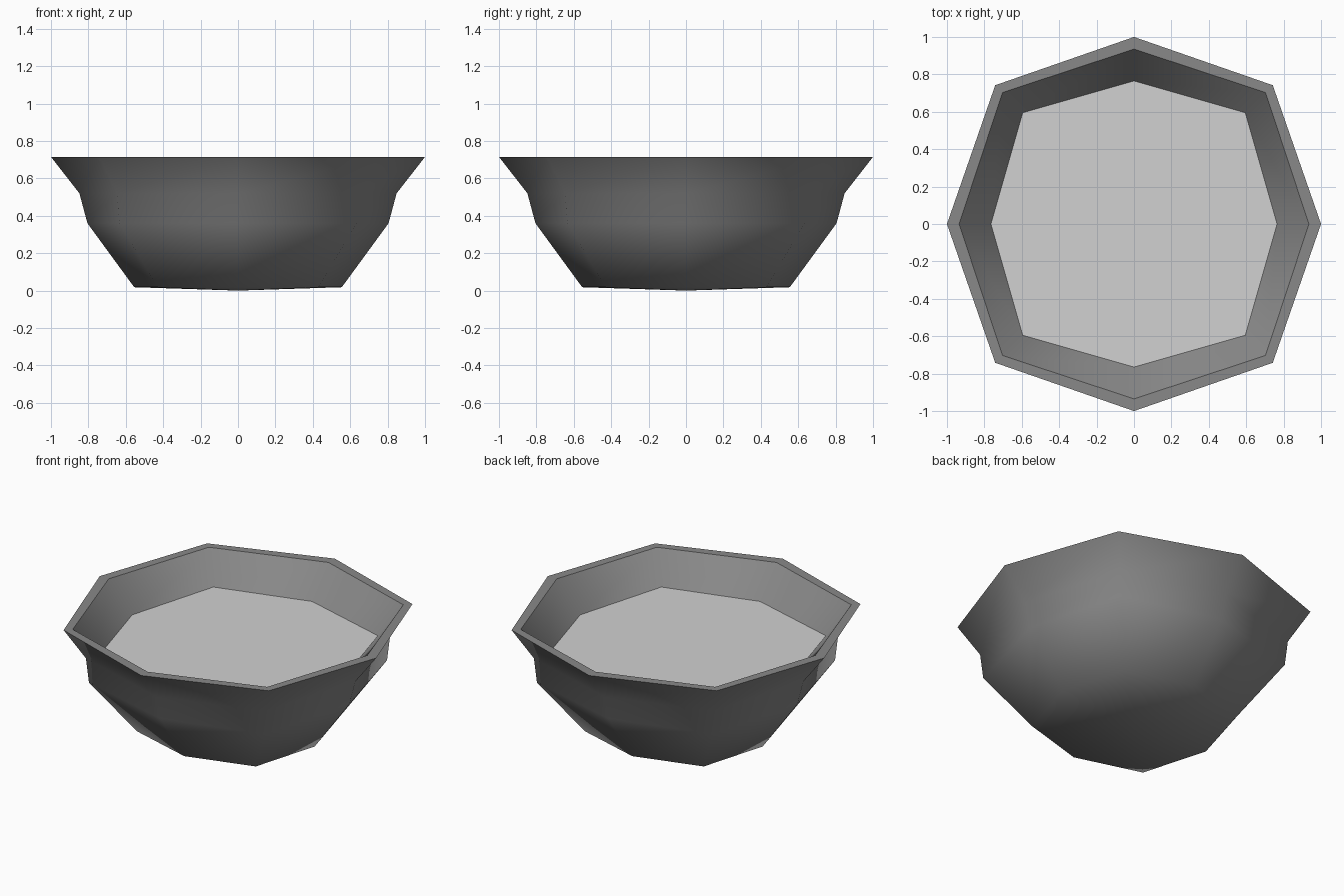
import bpy, bmesh, math

if "Cube" in bpy.data.objects:
    bpy.data.objects.remove(bpy.data.objects["Cube"])


def material(name, value):
    m = bpy.data.materials.new(name)
    m.diffuse_color = (value, value, value, 1)
    m.use_nodes = True
    m.node_tree.nodes["Principled BSDF"].inputs["Base Color"].default_value = m.diffuse_color
    return m


def ring(bm, axis, diag, z):
    """Octagonal ring: radius 'axis' on the axes, corners at (diag, diag)."""
    verts = []
    for i in range(8):
        a = i * math.pi / 4
        r = axis if i % 2 == 0 else diag * math.sqrt(2)
        verts.append(bm.verts.new((r * math.cos(a), r * math.sin(a), z)))
    return verts


def finish(bm, name, mat):
    me = bpy.data.meshes.new(name)
    bm.normal_update()
    bm.to_mesh(me)
    bm.free()
    me.materials.append(mat)
    ob = bpy.data.objects.new(name, me)
    bpy.context.collection.objects.link(ob)
    return ob


# Bowl shell: outside from foot to rim, rim lip, then inner wall
profile = [(0.555, 0.43, 0.018), (0.805, 0.634, 0.36), (0.848, 0.647, 0.52),
           (1.0, 0.742, 0.715), (0.935, 0.703, 0.715), (0.765, 0.595, 0.525)]
bm = bmesh.new()
rings = [ring(bm, *p) for p in profile]
for low, high in zip(rings, rings[1:]):
    for i in range(8):
        j = (i + 1) % 8
        bm.faces.new((low[i], low[j], high[j], high[i])).smooth = True

# Slightly bulging underside
centre = bm.verts.new((0, 0, 0))
for i in range(8):
    bm.faces.new((rings[0][(i + 1) % 8], rings[0][i], centre)).smooth = True

# Crisp edges on both sides of the rim lip
for r in rings[3:5]:
    for i in range(8):
        bm.edges.get((r[i], r[(i + 1) % 8])).smooth = False
finish(bm, "bowl", material("dark grey", 0.25))

# Flat contents filling the bowl
bm = bmesh.new()
bm.faces.new(ring(bm, 0.765, 0.595, 0.525))
finish(bm, "contents", material("light grey", 0.64))
